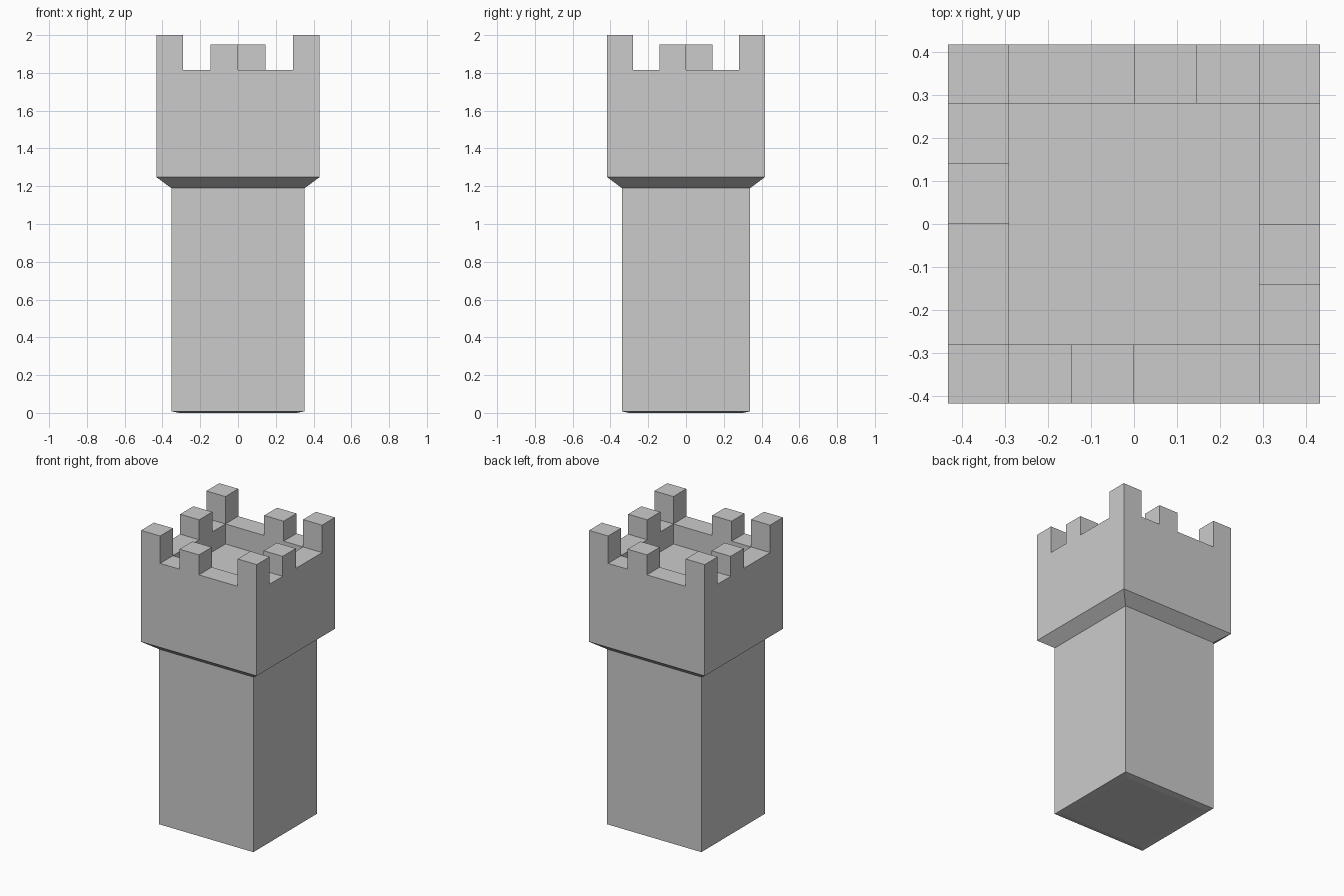
import bpy, bmesh

if "Cube" in bpy.data.objects:
    bpy.data.objects.remove(bpy.data.objects["Cube"])

OX, OY = 0.432, 0.417    # outer half sizes of the battlement
IX, IY = 0.29, 0.28      # inner half sizes
WALL_Z, FLOOR_Z = 1.815, 1.68


def make_object(name, bm):
    bmesh.ops.recalc_face_normals(bm, faces=bm.faces)
    mesh = bpy.data.meshes.new(name)
    bm.to_mesh(mesh)
    bm.free()
    obj = bpy.data.objects.new(name, mesh)
    bpy.context.collection.objects.link(obj)
    return obj


def rect_loft(name, rings, cap_bottom=True):
    """Loft rectangles given as (x0, x1, y0, y1, z)."""
    bm = bmesh.new()
    loops = [[bm.verts.new(p) for p in ((x0, y0, z), (x1, y0, z), (x1, y1, z), (x0, y1, z))]
             for x0, x1, y0, y1, z in rings]
    for a, b in zip(loops, loops[1:]):
        for i in range(4):
            j = (i + 1) % 4
            bm.faces.new((a[i], a[j], b[j], b[i]))
    if cap_bottom:
        bm.faces.new(loops[0][::-1])
    bm.faces.new(loops[-1])
    return make_object(name, bm)


def merlon(name, x0, x1, y0, y1, top):
    rect_loft(name, [(x0, x1, y0, y1, WALL_Z), (x0, x1, y0, y1, top)], cap_bottom=False)


# Shaft, flared collar, parapet wall and sunken roof floor in one loft
profile = [(0.31, 0.30, 0), (0.353, 0.34, 0.008), (0.353, 0.34, 1.19), (OX, OY, 1.248),
           (OX, OY, WALL_Z), (IX, IY, WALL_Z), (IX, IY, FLOOR_Z)]
rect_loft("tower_body", [(-x, x, -y, y, z) for x, y, z in profile])

# Tall corner merlons
for sx, side in ((-1, "left"), (1, "right")):
    for sy, end in ((-1, "front"), (1, "back")):
        xs, ys = sorted((sx * IX, sx * OX)), sorted((sy * IY, sy * OY))
        merlon(f"corner_merlon_{end}_{side}", *xs, *ys, 2.0)

# Shorter middle merlons, each offset to one side of its wall's centre
for s, a, b in ((1, "back", "right"), (-1, "front", "left")):
    merlon(f"middle_merlon_{a}", *sorted((0, s * 0.145)), *sorted((s * IY, s * OY)), 1.95)
    merlon(f"middle_merlon_{b}", *sorted((s * IX, s * OX)), *sorted((0, -s * 0.14)), 1.95)
